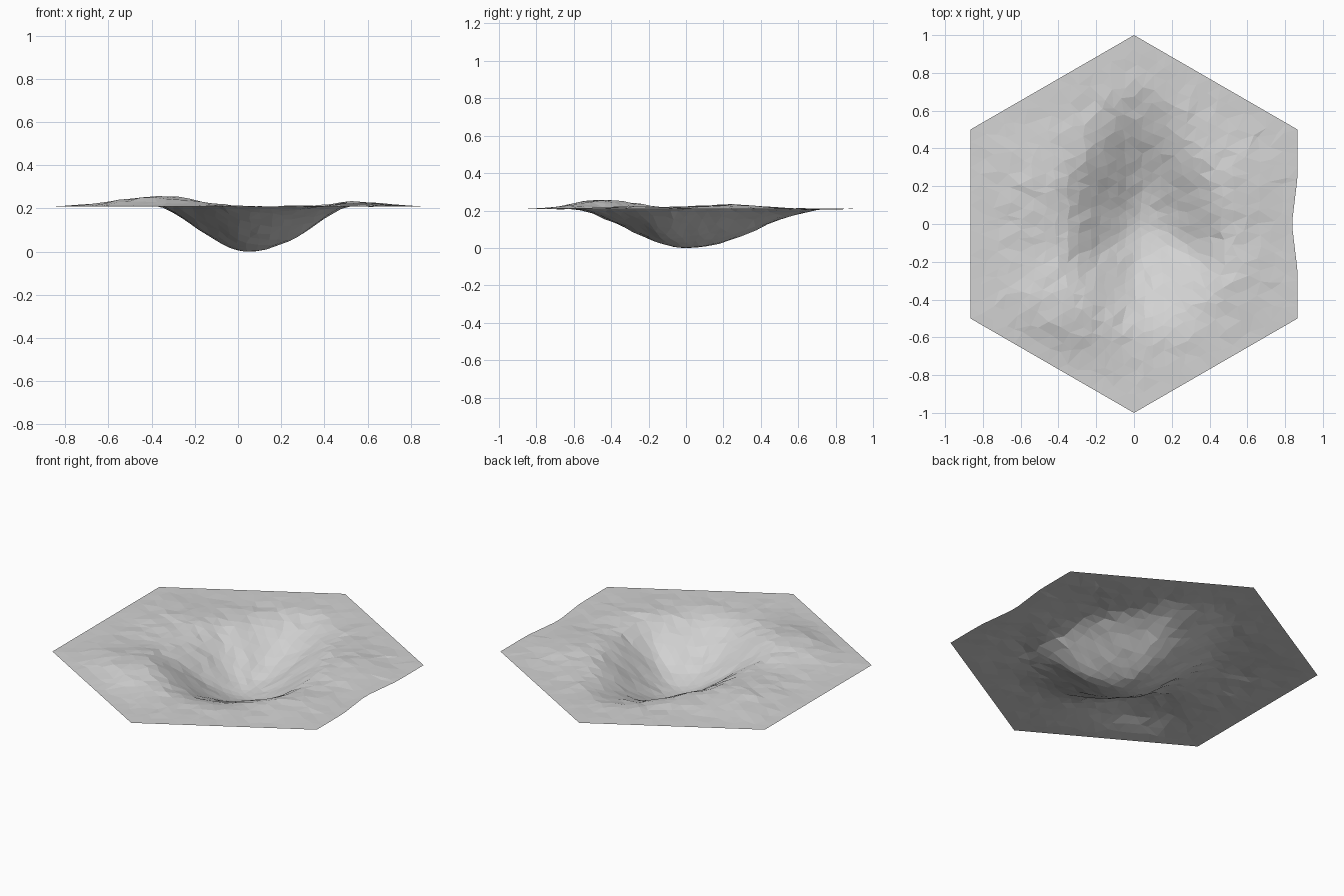
import bpy, bmesh, math, random
from mathutils import Vector

if "Cube" in bpy.data.objects:
    bpy.data.objects.remove(bpy.data.objects["Cube"])

random.seed(7)
RIM = 0.21
RINGS = 15
PIT = Vector((0.05, 0.01))
# pit reach every 45 degrees, starting at +x
REACH = [0.45, 0.50, 0.76, 0.53, 0.47, 0.56, 0.67, 0.60]
# soft swells and dents: x, y, height, width
SWELLS = [(-0.40, -0.42, 0.042, 0.17), (-0.22, -0.50, 0.016, 0.14),
          (-0.50, 0.22, 0.022, 0.18), (0.55, 0.22, 0.023, 0.15),
          (0.52, -0.30, 0.015, 0.14), (0.33, -0.06, -0.032, 0.10)]


def reach(angle):
    a = (angle % math.tau) / (math.pi / 4)
    i = int(a) % 8
    f = (1 - math.cos((a - int(a)) * math.pi)) / 2
    return REACH[i] * (1 - f) + REACH[(i + 1) % 8] * f


def height(x, y, edge):
    dx, dy = x - PIT.x, y - PIT.y
    t = min(1.0, math.hypot(dx, dy) / reach(math.atan2(dy, dx)))
    z = RIM * t * t * (3 - 2 * t)
    fade = min(1.0, (1 - edge) * 5)          # swells die out at the rim
    for sx, sy, h, w in SWELLS:
        z += fade * h * math.exp(-((x - sx) ** 2 + (y - sy) ** 2) / (2 * w * w))
    return z


# Hexagonal sheet made of concentric rings, finer towards the pit
bm = bmesh.new()
corners = [Vector((math.cos(math.pi / 2 + i * math.pi / 3),
                   math.sin(math.pi / 2 + i * math.pi / 3))) for i in range(6)]
rings = [[bm.verts.new((0, 0, height(0, 0, 0)))]]
for k in range(1, RINGS + 1):
    s = (k / RINGS) ** 1.2
    ring = []
    for i in range(6):
        for j in range(k):
            p = corners[i].lerp(corners[(i + 1) % 6], j / k) * s
            if k < RINGS:
                wob = 0.018 * s + 0.004
                p += Vector((random.uniform(-wob, wob), random.uniform(-wob, wob)))
                z = height(p.x, p.y, s) + random.uniform(-0.004, 0.004) * min(1, 4 * s) * min(1, (1 - s) * 5)
            else:
                z = RIM
                if p.x > 0.86 and abs(p.y) < 0.25:   # shallow notch in right edge
                    p.x -= 0.03 * (1 - abs(p.y) / 0.25)
            ring.append(bm.verts.new((p.x, p.y, z)))
    rings.append(ring)

for k in range(1, RINGS + 1):
    outer, inner = rings[k], rings[k - 1]
    for i in range(6):
        for j in range(k):
            a, b = outer[i * k + j], outer[(i * k + j + 1) % len(outer)]
            c = inner[(i * (k - 1) + j) % len(inner)]
            bm.faces.new((a, b, c))
            if j < k - 1:
                d = inner[(i * (k - 1) + j + 1) % len(inner)]
                bm.faces.new((c, b, d))

# Rest the lowest point on the ground
low = min(v.co.z for v in bm.verts)
for v in bm.verts:
    v.co.z -= low
bm.normal_update()

mesh = bpy.data.meshes.new("crater_tile")
bm.to_mesh(mesh)
bm.free()
grey = bpy.data.materials.new("light grey")
grey.diffuse_color = (0.65, 0.65, 0.65, 1)
grey.use_nodes = True
grey.node_tree.nodes["Principled BSDF"].inputs["Base Color"].default_value = grey.diffuse_color
mesh.materials.append(grey)
tile = bpy.data.objects.new("crater_tile", mesh)
bpy.context.collection.objects.link(tile)
